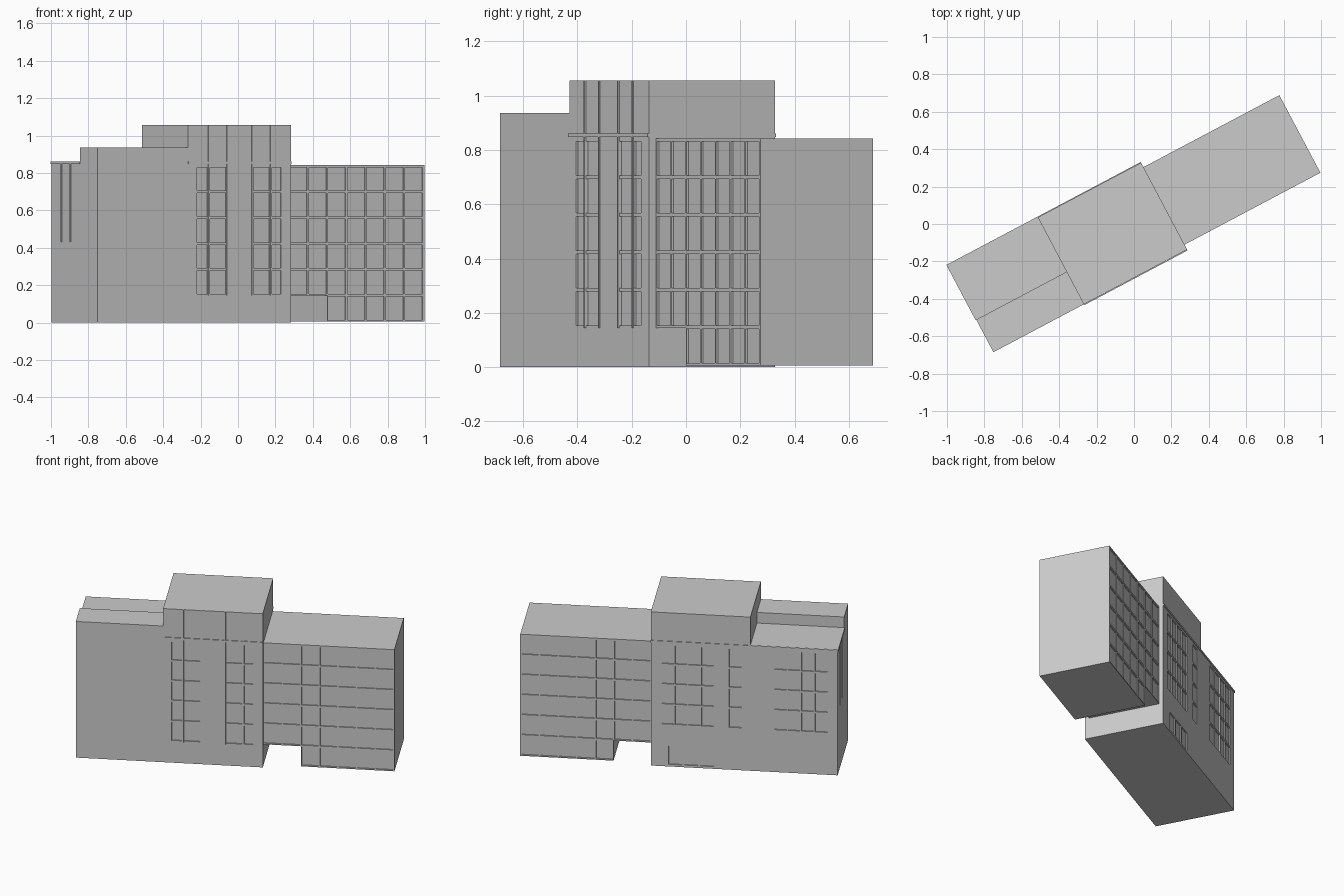
import bpy, bmesh, math
from mathutils import Matrix

if "Cube" in bpy.data.objects:
    bpy.data.objects.remove(bpy.data.objects["Cube"])

ROT = Matrix.Rotation(math.radians(27.9), 4, 'Z')   # the whole block is turned in plan
DEPTH = 0.008                                        # window recess
PITCH, WIN_H = 0.138, 0.125                          # storey spacing, window height


def boxes(name, items):
    """One object made of axis-aligned boxes (u0,u1,v0,v1,z0,z1) in the turned frame."""
    bm = bmesh.new()
    for u0, u1, v0, v1, z0, z1 in items:
        m = Matrix.Translation(((u0 + u1) / 2, (v0 + v1) / 2, (z0 + z1) / 2)) \
            @ Matrix.Diagonal((u1 - u0, v1 - v0, z1 - z0, 1))
        bmesh.ops.create_cube(bm, size=1, matrix=ROT @ m)
    me = bpy.data.meshes.new(name)
    bm.to_mesh(me)
    bm.free()
    ob = bpy.data.objects.new(name, me)
    bpy.context.collection.objects.link(ob)
    return ob


def prism(name, profile, axis, a, b):
    """Extrude a profile: axis 'u' takes (v,z) points, axis 'v' takes (u,z) points."""
    bm = bmesh.new()
    put = (lambda p, t: (t, p[0], p[1])) if axis == 'u' else (lambda p, t: (p[0], t, p[1]))
    face = bm.faces.new([bm.verts.new(put(p, a)) for p in profile])
    ext = bmesh.ops.extrude_face_region(bm, geom=[face])
    shift = (b - a, 0, 0) if axis == 'u' else (0, b - a, 0)
    bmesh.ops.translate(bm, vec=shift, verts=[g for g in ext['geom'] if isinstance(g, bmesh.types.BMVert)])
    bmesh.ops.recalc_face_normals(bm, faces=bm.faces)
    bm.transform(ROT)
    me = bpy.data.meshes.new(name)
    bm.to_mesh(me)
    bm.free()
    ob = bpy.data.objects.new(name, me)
    bpy.context.collection.objects.link(ob)
    return ob


def windows(v, cols, rows):
    """Cutter boxes through the facade at v; row 0 is the ground floor."""
    return [(u0, u1, v - DEPTH, v + DEPTH, 0.015 + PITCH * r, 0.015 + PITCH * r + WIN_H)
            for u0, u1 in cols for r in rows]


def carve(ob, items):
    cutter = boxes("window_cutter", items)
    cutter.hide_render = True
    mod = ob.modifiers.new("windows", 'BOOLEAN')
    mod.operation, mod.solver, mod.object = 'DIFFERENCE', 'EXACT', cutter
    bpy.context.view_layer.objects.active = ob
    bpy.ops.object.modifier_apply(modifier=mod.name)
    bpy.data.objects.remove(cutter)


def run(start, n, pitch, width):
    return [(start + i * pitch, start + i * pitch + width) for i in range(n)]


F, B = -0.254, 0.272          # front and back of the main block
WF, WB = -0.224, 0.245        # front and back of the right wing

# Tall central block
tower = boxes("central_block", [(-0.438, 0.187, F, B, 0, 1.055)])
front_cols = [(-0.384, -0.318), (-0.305, -0.206), (-0.042, 0.056), (0.07, 0.126)]
back_cols = run(-0.207, 4, 0.083, 0.075) + [(-0.382, -0.305)]
carve(tower, windows(F, front_cols, range(1, 6))
      + windows(B, back_cols, range(2, 6))
      + windows(B, run(-0.21, 3, 0.1, 0.085), [0]))

# Left wing: raised front strip, lower roof behind
left = prism("left_wing", [(F, 0), (B, 0), (B, 0.862), (-0.057, 0.862), (-0.057, 0.935), (F, 0.935)],
             'u', -0.985, -0.438)
carve(left, windows(B, run(-0.92, 4, 0.085, 0.076), range(2, 6)))

# Right wing with an open passage next to the central block
right = prism("right_wing", [(0.187, 0.145), (0.424, 0.145), (0.424, 0.007), (1.009, 0.007),
                             (1.009, 0.842), (0.187, 0.842)], 'v', WF, WB)
cols = run(0.194, 7, 0.1165, 0.106)
carve(right, [w for v in (WF, WB)
              for w in windows(v, cols, range(1, 6)) + windows(v, cols[2:], [0])])

# Thin horizontal bands at roof level
boxes("front_band", [(-0.438, 0.187, F - 0.005, F, 0.847, 0.861)])
boxes("back_band", [(-0.985, 0.187, B, B + 0.004, 0.847, 0.861)])
boxes("end_band", [(-0.989, -0.985, -0.057, B + 0.004, 0.847, 0.862)])

# Vertical fins on the front and on the left end
boxes("front_fins", [(u - 0.004, u + 0.004, F - 0.005, F, 0.145, 1.055)
                     for u in (-0.312, -0.2, -0.049, 0.063)])
boxes("end_fins", [(-0.989, -0.985, v - 0.004, v + 0.004, 0.43, 0.847) for v in (0.052, 0.157)])
